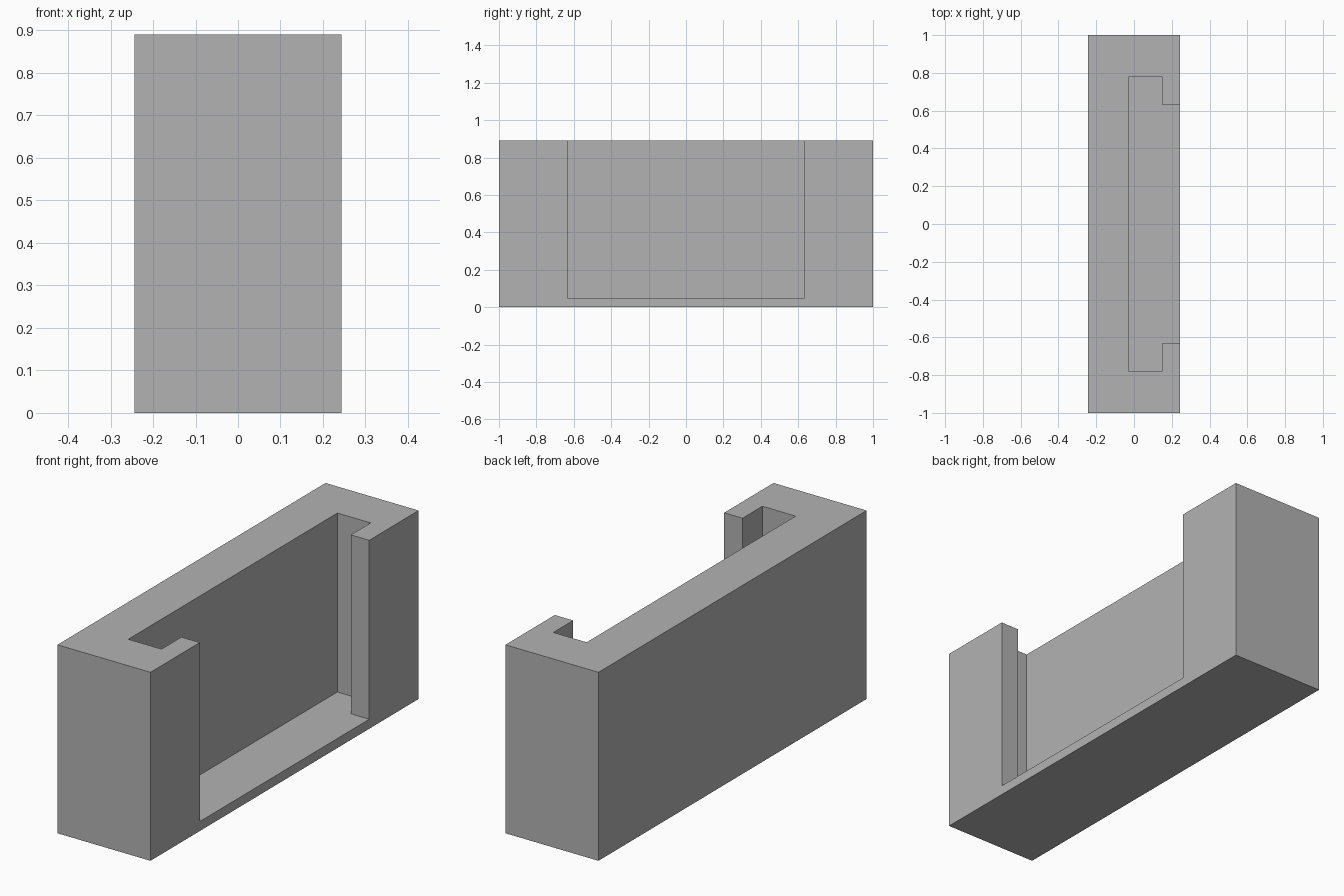
import bpy
import bmesh

cube = bpy.data.objects.get("Cube")
if cube:
    bpy.data.objects.remove(cube, do_unlink=True)

HALF_WIDTH, HALF_LENGTH, HEIGHT = 0.243, 1.0, 0.89
FLOOR = 0.045                          # thickness under the slot
SLOT_BACK, SLOT_FRONT = -0.027, 0.147  # slot extent in x
SLOT_HALF, MOUTH_HALF = 0.78, 0.632    # half lengths in y


def prism(name, outline, bottom, top):
    """Extrude a counter-clockwise outline from bottom to top."""
    bm = bmesh.new()
    base = bm.faces.new([bm.verts.new((x, y, bottom)) for x, y in outline])
    ext = bmesh.ops.extrude_face_region(bm, geom=[base], use_keep_orig=True)
    verts = [v for v in ext["geom"] if isinstance(v, bmesh.types.BMVert)]
    bmesh.ops.translate(bm, verts=verts, vec=(0, 0, top - bottom))
    bmesh.ops.recalc_face_normals(bm, faces=bm.faces)
    mesh = bpy.data.meshes.new(name)
    bm.to_mesh(mesh)
    bm.free()
    obj = bpy.data.objects.new(name, mesh)
    bpy.context.collection.objects.link(obj)
    return obj


def mirrored(half):
    """Complete an outline by mirroring its half across y = 0."""
    return half + [(x, -y) for x, y in reversed(half)]


# Solid block
block = prism("slotted_block",
              mirrored([(HALF_WIDTH, HALF_LENGTH), (-HALF_WIDTH, HALF_LENGTH)]),
              0, HEIGHT)

# Slot with a narrower mouth, open at the top and the side
outside = HALF_WIDTH + 0.1
cutter = prism("slot_cutter",
               mirrored([(outside, MOUTH_HALF), (SLOT_FRONT, MOUTH_HALF),
                         (SLOT_FRONT, SLOT_HALF), (SLOT_BACK, SLOT_HALF)]),
               FLOOR, HEIGHT + 0.1)
cutter.hide_render = True

cut = block.modifiers.new("slot", 'BOOLEAN')
cut.operation = 'DIFFERENCE'
cut.solver = 'EXACT'
cut.object = cutter
bpy.context.view_layer.objects.active = block
block.select_set(True)
bpy.ops.object.modifier_apply(modifier=cut.name)
bpy.data.objects.remove(cutter, do_unlink=True)

# Plain grey
grey = bpy.data.materials.new("plain_grey")
grey.use_nodes = True
colour = (0.45, 0.45, 0.45, 1)
grey.diffuse_color = colour
grey.node_tree.nodes["Principled BSDF"].inputs["Base Color"].default_value = colour
block.data.materials.clear()
block.data.materials.append(grey)
